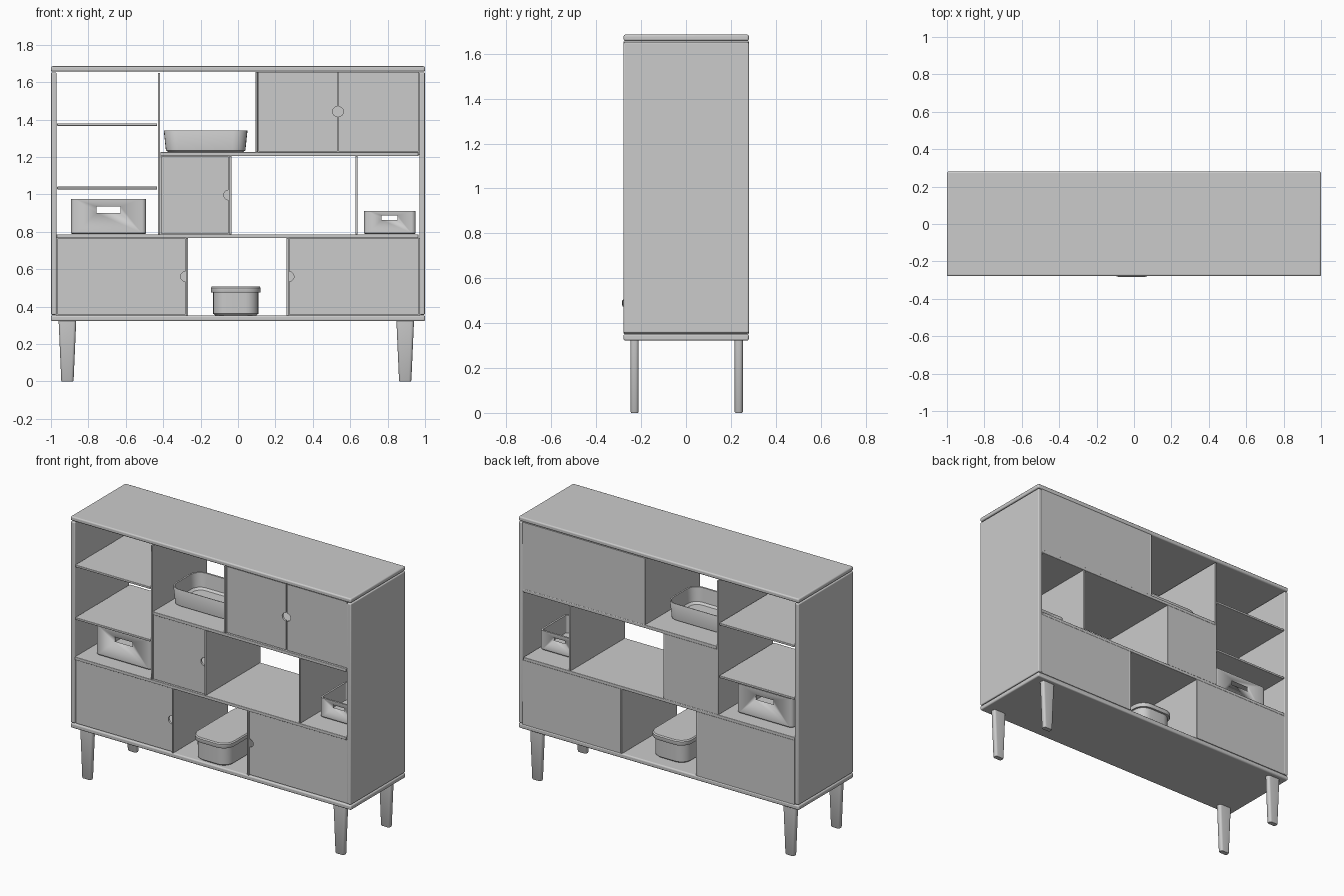
import bpy, bmesh, math

if "Cube" in bpy.data.objects:
    bpy.data.objects.remove(bpy.data.objects["Cube"])

FRONT, BACK = -0.278, 0.28


def finish(bm, name, bevel=0.0):
    bmesh.ops.recalc_face_normals(bm, faces=bm.faces)
    me = bpy.data.meshes.new(name)
    bm.to_mesh(me)
    bm.free()
    ob = bpy.data.objects.new(name, me)
    bpy.context.collection.objects.link(ob)
    bpy.ops.object.select_all(action='DESELECT')
    ob.select_set(True)
    bpy.context.view_layer.objects.active = ob
    bpy.ops.object.shade_smooth_by_angle(angle=math.radians(35))
    if bevel:
        m = ob.modifiers.new("soft_edge", 'BEVEL')
        m.width, m.segments, m.limit_method = bevel, 3, 'ANGLE'
    return ob


def board(name, x0, x1, z0, z1, y0=FRONT, y1=BACK, bevel=0.003):
    bm = bmesh.new()
    bmesh.ops.create_cube(bm, size=1)
    for v in bm.verts:
        v.co.x = x0 if v.co.x < 0 else x1
        v.co.y = y0 if v.co.y < 0 else y1
        v.co.z = z0 if v.co.z < 0 else z1
    return finish(bm, name, bevel)


def door(name, x0, x1, z0, z1, side, r=0.026):
    """Flat sliding door with a half-round finger notch on one edge."""
    edge, far = (x1, x0) if side > 0 else (x0, x1)
    zc = (z0 + z1) / 2
    pts = [(far, z1), (far, z0), (edge, z0)]
    for i in range(13):
        a = -math.pi / 2 + math.pi * i / 12
        pts.append((edge - side * r * math.cos(a), zc + r * math.sin(a)))
    pts.append((edge, z1))
    bm = bmesh.new()
    f = bm.faces.new([bm.verts.new((x, -0.271, z)) for x, z in pts])
    ext = bmesh.ops.extrude_face_region(bm, geom=[f])
    bmesh.ops.translate(bm, vec=(0, 0.013, 0),
                        verts=[g for g in ext['geom'] if isinstance(g, bmesh.types.BMVert)])
    return finish(bm, name)


def loft(name, cx, cy, rings, n=6):
    """Stack of rounded rectangles (width, depth, corner radius, z), capped."""
    bm = bmesh.new()
    loops = []
    for w, d, r, z in rings:
        loop = []
        for k, (sx, sy) in enumerate([(1, 1), (-1, 1), (-1, -1), (1, -1)]):
            for i in range(n + 1):
                a = math.pi / 2 * (k + i / n)
                loop.append(bm.verts.new((cx + sx * (w / 2 - r) + r * math.cos(a),
                                          cy + sy * (d / 2 - r) + r * math.sin(a), z)))
        loops.append(loop)
    for a, b in zip(loops, loops[1:]):
        for i in range(len(a)):
            j = (i + 1) % len(a)
            bm.faces.new((a[i], a[j], b[j], b[i]))
    bm.faces.new(loops[0])
    bm.faces.new(loops[-1])
    return finish(bm, name)


def handle_box(name, cx, cy, w, d, z0, z1, slot):
    """Open box with a handle slot cut through front and back walls."""
    t = 0.012
    ob = loft(name, cx, cy, [(w - .01, d - .01, .02, z0), (w, d, .022, z0 + .006), (w, d, .022, z1),
                             (w - 2 * t, d - 2 * t, .012, z1), (w - 2 * t, d - 2 * t, .012, z0 + t)])
    cut = board(name + "_slot_cutter", slot[0], slot[1], slot[2], slot[3], cy - d, cy + d, 0)
    cut.hide_render = True
    m = ob.modifiers.new("slot", 'BOOLEAN')
    m.object, m.operation, m.solver = cut, 'DIFFERENCE', 'EXACT'
    bpy.context.view_layer.objects.active = ob
    bpy.ops.object.modifier_apply(modifier="slot")
    bpy.data.objects.remove(cut)


# outer case
board("top_board", -1, 1, 1.657, 1.685, bevel=0.008)
board("bottom_board", -1, 1, 0.322, 0.352, bevel=0.008)
for s, n in ((-1, "left"), (1, "right")):
    a, b = sorted((s * 0.999, s * 0.97))
    board(n + "_side", a, b, 0.356, 1.652, bevel=0.006)

# shelves
board("lower_shelf", -0.97, 0.965, 0.766, 0.786)
board("upper_shelf", -0.415, 0.965, 1.205, 1.226)
for i, z in enumerate((1.034, 1.373)):
    board(f"side_shelf_{i}", -0.967, -0.432, z - 0.007, z + 0.007)

# upright dividers
for i, (x, z0, z1) in enumerate(((-0.422, 0.786, 1.65), (0.1, 1.226, 1.655), (-0.04, 0.786, 1.205),
                                 (0.633, 0.786, 1.205), (-0.273, 0.352, 0.766), (0.265, 0.352, 0.766))):
    board(f"divider_{i}", x - 0.006, x + 0.006, z0, z1)

# back panels behind the closed compartments
for i, (x0, x1, z0, z1) in enumerate(((0.1, 0.97, 1.21, 1.655), (-0.422, -0.04, 0.786, 1.205),
                                      (-0.97, -0.273, 0.352, 0.766), (0.265, 0.97, 0.352, 0.766))):
    board(f"back_panel_{i}", x0, x1, z0, z1, 0.27, 0.279, 0)

# doors
door("upper_door_left", 0.11, 0.531, 1.23, 1.655, 1)
door("upper_door_right", 0.538, 0.966, 1.23, 1.655, -1)
door("middle_door", -0.412, -0.05, 0.79, 1.203, 1)
door("lower_door_left", -0.966, -0.281, 0.357, 0.764, 1)
door("lower_door_right", 0.273, 0.966, 0.357, 0.764, -1)

# legs
for x in (-0.912, 0.894):
    for y in (-0.229, 0.235):
        loft("leg", x, y, [(0.06, 0.03, .012, 0), (0.066, 0.036, .015, 0.005),
                           (0.094, 0.037, .015, 0.322)])

# storage boxes with handles
handle_box("large_box", -0.692, 0.005, 0.4, 0.37, 0.787, 0.975, (-0.757, -0.627, 0.9, 0.934))
handle_box("small_box", 0.812, 0.0, 0.275, 0.27, 0.787, 0.912, (0.767, 0.853, 0.864, 0.887))

# open tub on the upper shelf
loft("open_tub", -0.173, 0.0, [(0.4, 0.25, .06, 1.227), (0.425, 0.275, .07, 1.235), (0.447, 0.29, .075, 1.338),
                               (0.443, 0.286, .073, 1.342), (0.427, 0.27, .065, 1.34),
                               (0.41, 0.255, .06, 1.25), (0.38, 0.23, .05, 1.238)])

# lidded container on the bottom board
loft("container_body", -0.012, -0.032, [(0.22, 0.45, .06, 0.353), (0.242, 0.47, .07, 0.362),
                                        (0.242, 0.475, .07, 0.48)])
loft("container_lid", -0.012, -0.032, [(0.262, 0.5, .075, 0.475), (0.267, 0.505, .078, 0.48),
                                       (0.267, 0.505, .078, 0.5), (0.255, 0.493, .072, 0.507)])
